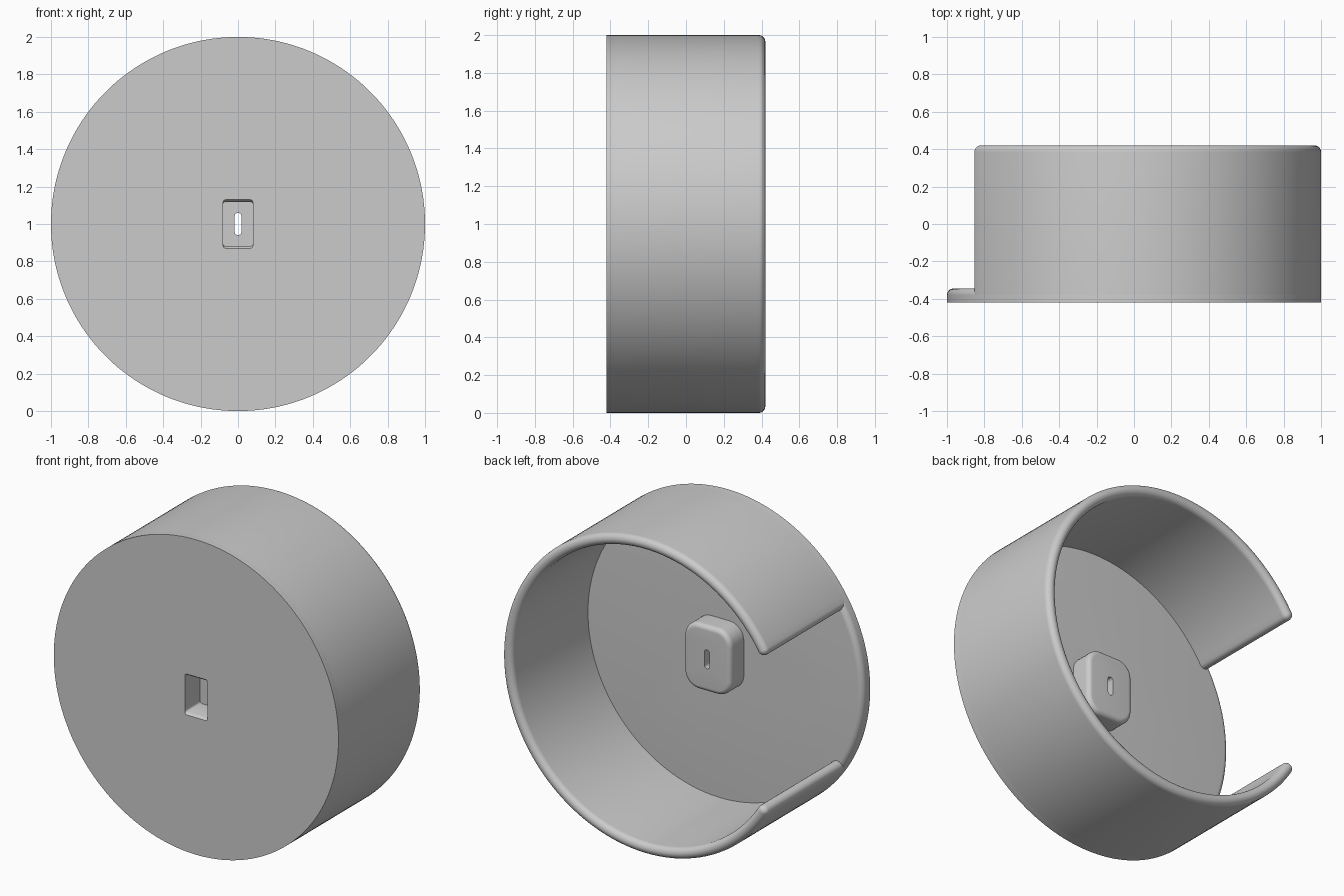
import bpy, bmesh
from math import sin, cos, pi, radians

cube = bpy.data.objects.get("Cube")
if cube:
    bpy.data.objects.remove(cube, do_unlink=True)

FRONT, BACK = -0.42, 0.42
FLOOR = -0.345          # inner face of the disc
HALF = 0.035            # half the wall thickness, also the rounding radius
MID = 1 - HALF          # radius of the wall's centre line
GAP = 32                # half angle of the opening, in degrees

grey = bpy.data.materials.new("light_grey")
grey.use_nodes = True
grey.diffuse_color = (0.6, 0.6, 0.6, 1)
grey.node_tree.nodes["Principled BSDF"].inputs["Base Color"].default_value = grey.diffuse_color


def circle(r):
    return [(r * cos(radians(a)), r * sin(radians(a))) for a in range(0, 360, 2)]


def rounded_rect(w, h, r, steps=8):
    pts = []
    for q, (sx, sz) in enumerate([(1, 1), (-1, 1), (-1, -1), (1, -1)]):
        for i in range(steps + 1):
            a = (q + i / steps) * pi / 2
            pts.append((sx * (w / 2 - r) + r * cos(a), sz * (h / 2 - r) + r * sin(a)))
    return pts


def open_ring(t, steps=10):
    """C-shaped band of half thickness t, open toward -x, with round ends."""
    start, end = -180 + GAP, 180 - GAP
    pts = []
    for a in range(start, end + 1, 2):
        pts.append(((MID + t) * cos(radians(a)), (MID + t) * sin(radians(a))))

    def cap(angle, turn):
        c = radians(angle)
        for i in range(1, steps):
            b = c + turn + pi * i / steps
            pts.append((MID * cos(c) + t * cos(b), MID * sin(c) + t * sin(b)))

    cap(end, 0)
    for a in range(end, start - 1, -2):
        pts.append(((MID - t) * cos(radians(a)), (MID - t) * sin(radians(a))))
    cap(start, pi)
    return pts


def loft(name, layers):
    """Join equal outlines (x, z) stacked at the given y depths, with end caps."""
    bm = bmesh.new()
    rings = [[bm.verts.new((x, y, z + 1)) for x, z in pts] for y, pts in layers]
    for low, high in zip(rings, rings[1:]):
        n = len(low)
        for i in range(n):
            j = (i + 1) % n
            bm.faces.new((low[i], low[j], high[j], high[i]))
    bm.faces.new(rings[0])
    bm.faces.new(rings[-1])
    bmesh.ops.recalc_face_normals(bm, faces=bm.faces)
    mesh = bpy.data.meshes.new(name)
    bm.to_mesh(mesh)
    bm.free()
    mesh.materials.append(grey)
    obj = bpy.data.objects.new(name, mesh)
    bpy.context.collection.objects.link(obj)
    return obj


def activate(obj):
    bpy.ops.object.select_all(action='DESELECT')
    obj.select_set(True)
    bpy.context.view_layer.objects.active = obj


def combine(obj, other, operation):
    activate(obj)
    mod = obj.modifiers.new(operation.lower(), 'BOOLEAN')
    mod.operation, mod.solver, mod.object = operation, 'EXACT', other
    bpy.ops.object.modifier_apply(modifier=mod.name)
    bpy.data.objects.remove(other, do_unlink=True)


def rounding(top, radius, steps=8):
    """Depth and inset pairs of a quarter-round edge ending at depth top."""
    for i in range(steps + 1):
        a = pi / 2 * i / steps
        yield top - radius * (1 - sin(a)), radius * (1 - cos(a))


# Round base plate with a rounded inner edge
base = loft("base_plate", [(FRONT, circle(1))]
            + [(y, circle(1 - d)) for y, d in rounding(FLOOR, HALF)])

# Raised block in the middle of the plate
W, H, R = 0.33, 0.42, 0.1
block = loft("block", [(FLOOR - 0.04, rounded_rect(W, H, R))]
             + [(y, rounded_rect(W - 2 * d, H - 2 * d, R - d)) for y, d in rounding(-0.21, 0.03)])
combine(base, block, 'UNION')

# Pocket from the front, eased at its top and bottom edges
pocket = loft("pocket", [(y, rounded_rect(0.16, h, 0.015)) for y, h in
                         [(FRONT - 0.02, 0.26), (FRONT, 0.26), (-0.412, 0.245),
                          (-0.4, 0.236), (-0.265, 0.236)]])
combine(base, pocket, 'DIFFERENCE')

# Narrow slot through the block
slot = loft("slot", [(y, rounded_rect(0.036, 0.12, 0.0179)) for y in (-0.3, -0.15)])
combine(base, slot, 'DIFFERENCE')

# Open ring wall with a fully rounded rim
wall = loft("ring_wall", [(FLOOR - HALF, open_ring(HALF))]
            + [(y, open_ring(max(HALF - d, 0.0005))) for y, d in rounding(BACK, HALF)])

for part in (base, wall):
    activate(part)
    bpy.ops.object.shade_smooth_by_angle(angle=radians(30))
